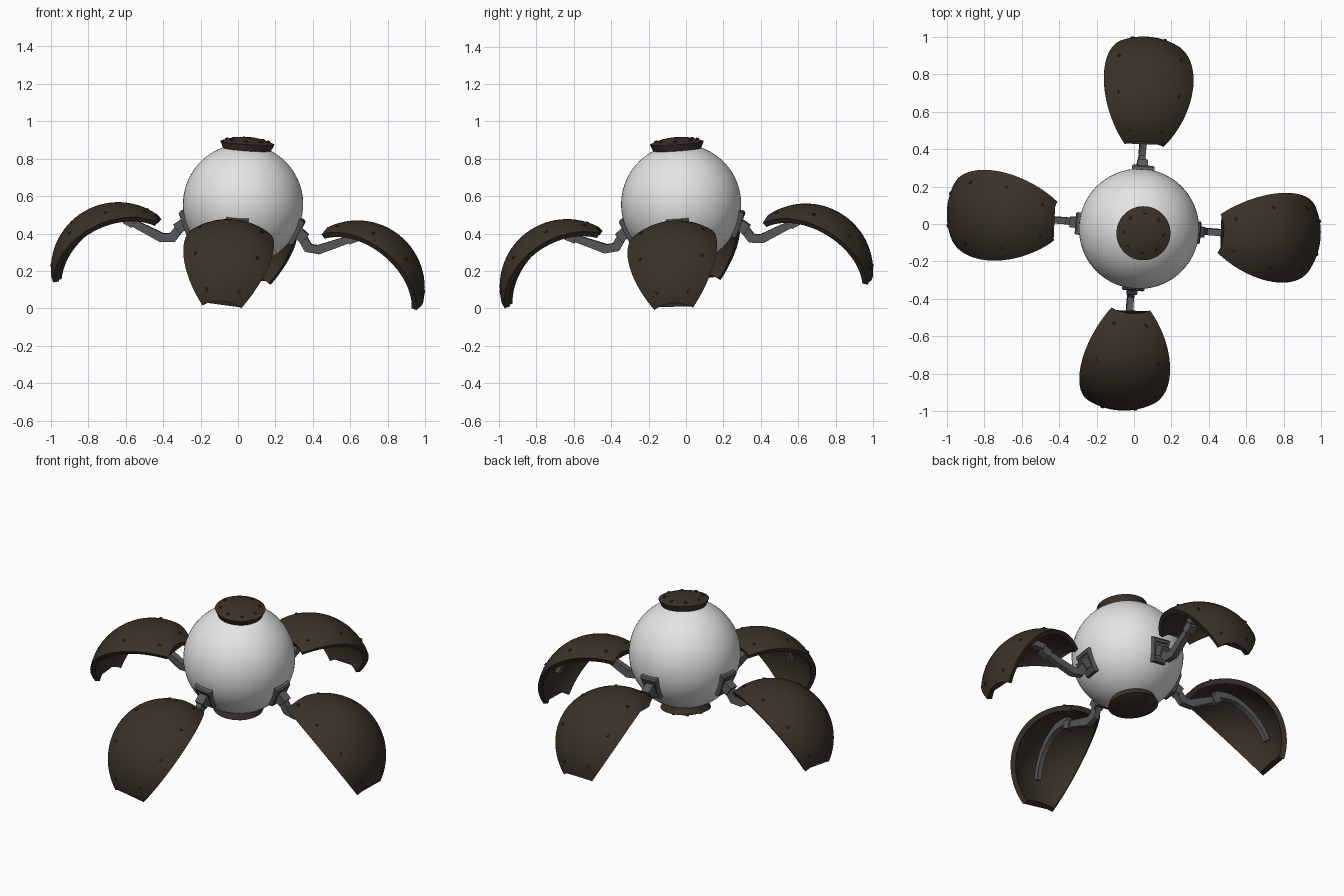
import bpy, bmesh, math
from mathutils import Matrix, Vector

if "Cube" in bpy.data.objects:
    bpy.data.objects.remove(bpy.data.objects["Cube"])

rad = math.radians


def material(name, rgb):
    m = bpy.data.materials.new(name)
    m.diffuse_color = (*rgb, 1)
    m.use_nodes = True
    m.node_tree.nodes["Principled BSDF"].inputs["Base Color"].default_value = m.diffuse_color
    return m


WHITE = material("white shell", (0.78, 0.78, 0.78))
BROWN = material("dark brown armour", (0.043, 0.032, 0.021))
GREY = material("grey metal", (0.10, 0.10, 0.105))

# Whole model leans slightly towards +x / -y about the ball centre
BODY = Matrix.Translation((0.027, -0.026, 0.557)) @ Matrix.Rotation(0.1, 4, Vector((1, 1, 0)))
YAW = rad(-4.5)
BALL_R, SHELL_R, THICK = 0.321, 0.36, 0.03


def finish(bm, name, mat):
    bmesh.ops.recalc_face_normals(bm, faces=bm.faces)
    me = bpy.data.meshes.new(name)
    bm.to_mesh(me)
    bm.free()
    me.materials.append(mat)
    return me


def place(me, name, turn=0.0, flip=False):
    ob = bpy.data.objects.new(name, me)
    bpy.context.collection.objects.link(ob)
    ob.matrix_world = BODY @ Matrix.Rotation(YAW + turn, 4, 'Z') @ \
        Matrix.Rotation(math.pi if flip else 0, 4, 'X')


def skin(bm, rings):
    """Bridge closed rings of points and cap both ends."""
    vs = [[bm.verts.new(p) for p in r] for r in rings]
    n = len(vs[0])
    for a, b in zip(vs, vs[1:]):
        for i in range(n):
            j = (i + 1) % n
            bm.faces.new((a[i], a[j], b[j], b[i]))
    bm.faces.new(vs[0])
    bm.faces.new(vs[-1])


def bar(bm, path):
    """Rectangular bar in the xz plane: path of (x, z, depth, width)."""
    rings = []
    for i, (x, z, d, w) in enumerate(path):
        a, b = path[max(i - 1, 0)], path[min(i + 1, len(path) - 1)]
        t = Vector((b[0] - a[0], 0, b[1] - a[1])).normalized()
        n = Vector((-t.z, 0, t.x)) * d / 2
        p, s = Vector((x, 0, z)), Vector((0, w / 2, 0))
        rings.append([p + n + s, p + n - s, p - n - s, p - n + s])
    skin(bm, rings)


def rivet(bm, pos, normal):
    rot = Vector(normal).to_track_quat('Z', 'Y').to_matrix().to_4x4()
    bmesh.ops.create_cone(bm, cap_ends=True, segments=8, radius1=0.011, radius2=0.008,
                          depth=0.012, matrix=Matrix.Translation(pos) @ rot)


# Central ball
bm = bmesh.new()
bmesh.ops.create_uvsphere(bm, u_segments=64, v_segments=32, radius=BALL_R)
place(finish(bm, "ball", WHITE), "ball")

# Domed pole caps with a ring of rivets
bm = bmesh.new()
cap_a = rad(23.7)
prof = [(SHELL_R, cap_a * k / 6) for k in range(1, 7)] + [(BALL_R - 0.003, cap_a)]
skin(bm, [[(r * math.sin(a) * math.cos(rad(u * 7.5)), r * math.sin(a) * math.sin(rad(u * 7.5)),
            r * math.cos(a)) for u in range(48)] for r, a in prof])
for k in range(8):
    n = Vector((math.sin(rad(18)) * math.cos(k * math.pi / 4),
                math.sin(rad(18)) * math.sin(k * math.pi / 4), math.cos(rad(18))))
    rivet(bm, n * SHELL_R, n)
cap = finish(bm, "pole_cap", BROWN)
place(cap, "top_cap")
place(cap, "bottom_cap", flip=True)

# Petal: a quarter of a spherical shell, trimmed at both poles
PC = Vector((0.642, 0, -0.40))
E = rad(55.7)
C, S, P = Vector((math.cos(E), 0, math.sin(E))), Vector((0, 1, 0)), Vector((-math.sin(E), 0, math.cos(E)))


def on_petal(th, ph):
    return math.sin(th) * (math.cos(ph) * C + math.sin(ph) * S) + math.cos(th) * P


bm = bmesh.new()
rings = []
for i in range(29):
    th = rad(25.5 + 129 * i / 28)
    phs = [rad(-42 + 84 * j / 20) for j in range(21)]
    rings.append([PC + SHELL_R * on_petal(th, p) for p in phs] +
                 [PC + (SHELL_R - THICK) * on_petal(th, p) for p in reversed(phs)])
skin(bm, rings)
for th, ph in ((37, 24), (72, 29), (108, 29), (143, 24)):
    for s in (-1, 1):
        n = on_petal(rad(th), rad(ph * s))
        rivet(bm, PC + n * SHELL_R, n)
petal = finish(bm, "petal", BROWN)

# Mounting plate on the ball: tapered slab with a raised rim
bm = bmesh.new()
el = rad(-23)
out, up = Vector((math.cos(el), 0, math.sin(el))), Vector((-math.sin(el), 0, math.cos(el)))


def plate_ring(dist, k):
    return [out * dist + up * (z * k) + S * (y * k) for y, z in
            ((-0.06, 0.072), (0.06, 0.072), (0.045, -0.072), (-0.045, -0.072))]


skin(bm, [plate_ring(0.29, 1), plate_ring(0.328, 1), plate_ring(0.338, 0.9),
          plate_ring(0.338, 0.7), plate_ring(0.326, 0.65)])
plate = finish(bm, "mount_plate", GREY)

# Arm: hinge block, elbow, forearm
bm = bmesh.new()
bar(bm, [(0.30, -0.125, 0.06, 0.056), (0.345, -0.16, 0.06, 0.056)])
bar(bm, [(0.32, -0.14, 0.048, 0.036), (0.365, -0.207, 0.052, 0.036), (0.42, -0.212, 0.05, 0.036),
         (0.61, -0.132, 0.036, 0.036)])
bar(bm, [(0.575, -0.148, 0.05, 0.05), (0.625, -0.125, 0.05, 0.05)])
arm = finish(bm, "arm", GREY)

# Curved rib following the inside of the petal
bm = bmesh.new()
rib_path = []
for i in range(13):
    a = rad(98 - 83 * i / 12)
    r = 0.295 + 0.02 * min(1, i / 4)
    rib_path.append((PC.x + r * math.cos(a), PC.z + r * math.sin(a), 0.042 - 0.001 * i, 0.04 - 0.001 * i))
bar(bm, rib_path)
rib = finish(bm, "petal_rib", GREY)

# Four legs around the ball
for k, side in enumerate(("right", "back", "left", "front")):
    for me, part in ((petal, "petal"), (plate, "mount_plate"), (arm, "arm"), (rib, "petal_rib")):
        place(me, f"{side}_{part}", k * math.pi / 2)

# Smooth shading with crisp edges
for ob in bpy.context.collection.objects:
    ob.select_set(True)
    bpy.context.view_layer.objects.active = ob
bpy.ops.object.shade_smooth_by_angle(angle=rad(30))
